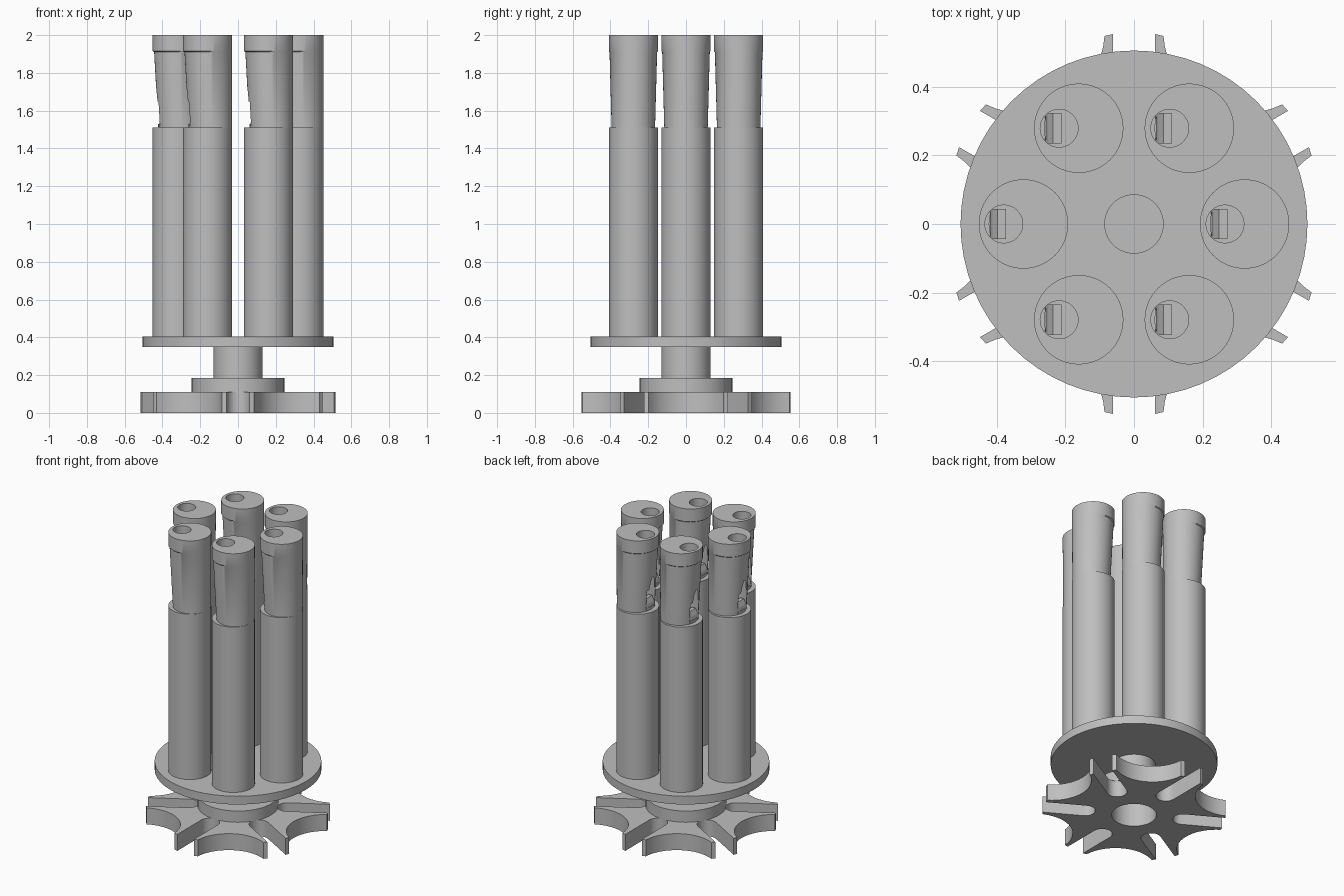
import bpy, bmesh, math
from math import cos, sin, pi, radians
from mathutils import Matrix, Vector

if "Cube" in bpy.data.objects:
    bpy.data.objects.remove(bpy.data.objects["Cube"])

SEG = 64
grey = bpy.data.materials.new("plain grey")
grey.use_nodes = True
grey.diffuse_color = (0.52, 0.52, 0.52, 1)
grey.node_tree.nodes["Principled BSDF"].inputs["Base Color"].default_value = grey.diffuse_color


def add_object(name, bm):
    bmesh.ops.recalc_face_normals(bm, faces=bm.faces)
    mesh = bpy.data.meshes.new(name)
    bm.to_mesh(mesh)
    bm.free()
    mesh.materials.append(grey)
    obj = bpy.data.objects.new(name, mesh)
    bpy.context.collection.objects.link(obj)
    return obj


def loft(name, rings):
    """Capped solid through circles given as (centre x, radius, z)."""
    bm = bmesh.new()
    loops = [[bm.verts.new((cx + r * cos(2 * pi * i / SEG), r * sin(2 * pi * i / SEG), z))
              for i in range(SEG)] for cx, r, z in rings]
    for a, b in zip(loops, loops[1:]):
        for i in range(SEG):
            j = (i + 1) % SEG
            bm.faces.new((a[i], a[j], b[j], b[i]))
    bm.faces.new(loops[0])
    bm.faces.new(loops[-1])
    return add_object(name, bm)


def prism(name, outline, depth, matrix=Matrix()):
    """Extrude a flat outline along its local z."""
    bm = bmesh.new()
    face = bm.faces.new([bm.verts.new((x, y, 0)) for x, y in outline])
    top = bmesh.ops.extrude_face_region(bm, geom=[face])["geom"]
    bmesh.ops.translate(bm, vec=(0, 0, depth),
                        verts=[v for v in top if isinstance(v, bmesh.types.BMVert)])
    bm.transform(matrix)
    return add_object(name, bm)


def cut(obj, cutter):
    """Subtract the cutter, bake the result and remove the cutter."""
    mod = obj.modifiers.new("cut", "BOOLEAN")
    mod.operation, mod.solver, mod.object = "DIFFERENCE", "EXACT", cutter
    graph = bpy.context.evaluated_depsgraph_get()
    mesh = bpy.data.meshes.new_from_object(obj.evaluated_get(graph))
    obj.modifiers.clear()
    obj.data = mesh
    bpy.data.objects.remove(cutter)


def smooth(obj):
    bpy.ops.object.select_all(action="DESELECT")
    obj.select_set(True)
    bpy.context.view_layer.objects.active = obj
    bpy.ops.object.shade_smooth_by_angle(angle=radians(30))


# Indexing star wheel: six scalloped sides and six rounded radial slots
SLOT, SLOT_END, SCALLOP, SCALLOP_X = 0.061, 0.30, 0.239, 0.649
outline = []
for k in range(6):
    turn = Matrix.Rotation(k * pi / 3, 2)
    for i in range(17):
        a = pi + radians(56.5) * (1 - i / 8)
        outline.append(turn @ Vector((SCALLOP_X + SCALLOP * cos(a), SCALLOP * sin(a))))
    # The scallop above runs from +y to -y, so reverse it to go anticlockwise
    outline[-17:] = sorted(outline[-17:], key=lambda p: (turn.inverted() @ p).y)
    slot_turn = Matrix.Rotation(k * pi / 3 + pi / 6, 2)
    outline.append(slot_turn @ Vector((0.553, -SLOT)))
    for i in range(13):
        a = -pi / 2 - pi * i / 12
        outline.append(slot_turn @ Vector((SLOT_END + SLOT * cos(a), SLOT * sin(a))))
    outline.append(slot_turn @ Vector((0.553, SLOT)))
wheel = prism("star_wheel", outline, 0.11)
cut(wheel, loft("wheel_bore", [(0, 0.135, -0.05), (0, 0.135, 0.2)]))
smooth(wheel)

# Hub collar, shaft and round plate as one turned piece
turned = loft("hub_and_plate", [(0, 0.245, 0.11), (0, 0.245, 0.185), (0, 0.13, 0.185),
                                (0, 0.13, 0.35), (0, 0.505, 0.35), (0, 0.505, 0.405)])
cut(turned, loft("hub_bore", [(0, 0.135, 0.05), (0, 0.135, 0.17)]))
cut(turned, loft("plate_bore", [(0, 0.085, 0.25), (0, 0.085, 0.5)]))
smooth(turned)

# Whistle head: tapered on the window side, with an off-centre bore
R = 0.13
head = loft("pipe_head_1", [(0.015, 0.115, 1.51), (0.004, 0.126, 1.91),
                            (0, R, 1.915), (0, R, 2.0)])
cut(head, loft("head_bore", [(-0.057, 0.055, 1.53), (-0.057, 0.055, 2.1)]))

# Window with a sloped lip, cut from the side
side = Matrix.Translation((0, 0.045, 0)) @ Matrix.Rotation(pi / 2, 4, "X")
cut(head, prism("window_cutter", [(-0.2, 1.53), (-0.05, 1.53), (-0.05, 1.62),
                                  (-0.2, 1.70)], 0.09, side))
smooth(head)

# Small stepped block inside the window
block = prism("window_block_1", [(-0.098, 1.52), (-0.05, 1.52), (-0.05, 1.58),
                                 (-0.075, 1.58), (-0.09, 1.55)], 0.088,
              Matrix.Translation((0, -0.001, 0)) @ side)

# Plain lower pipe
pipe = loft("pipe_body_1", [(0, R, 0.405), (0, R, 1.51)])
smooth(pipe)

# Six pipes in a ring, all facing the same way
for part in (pipe, head, block):
    for k in range(6):
        obj = part if k == 0 else part.copy()
        if k:
            bpy.context.collection.objects.link(obj)
            obj.name = part.name[:-1] + str(k + 1)
        obj.location = (0.322 * cos(k * pi / 3), 0.322 * sin(k * pi / 3), 0)
